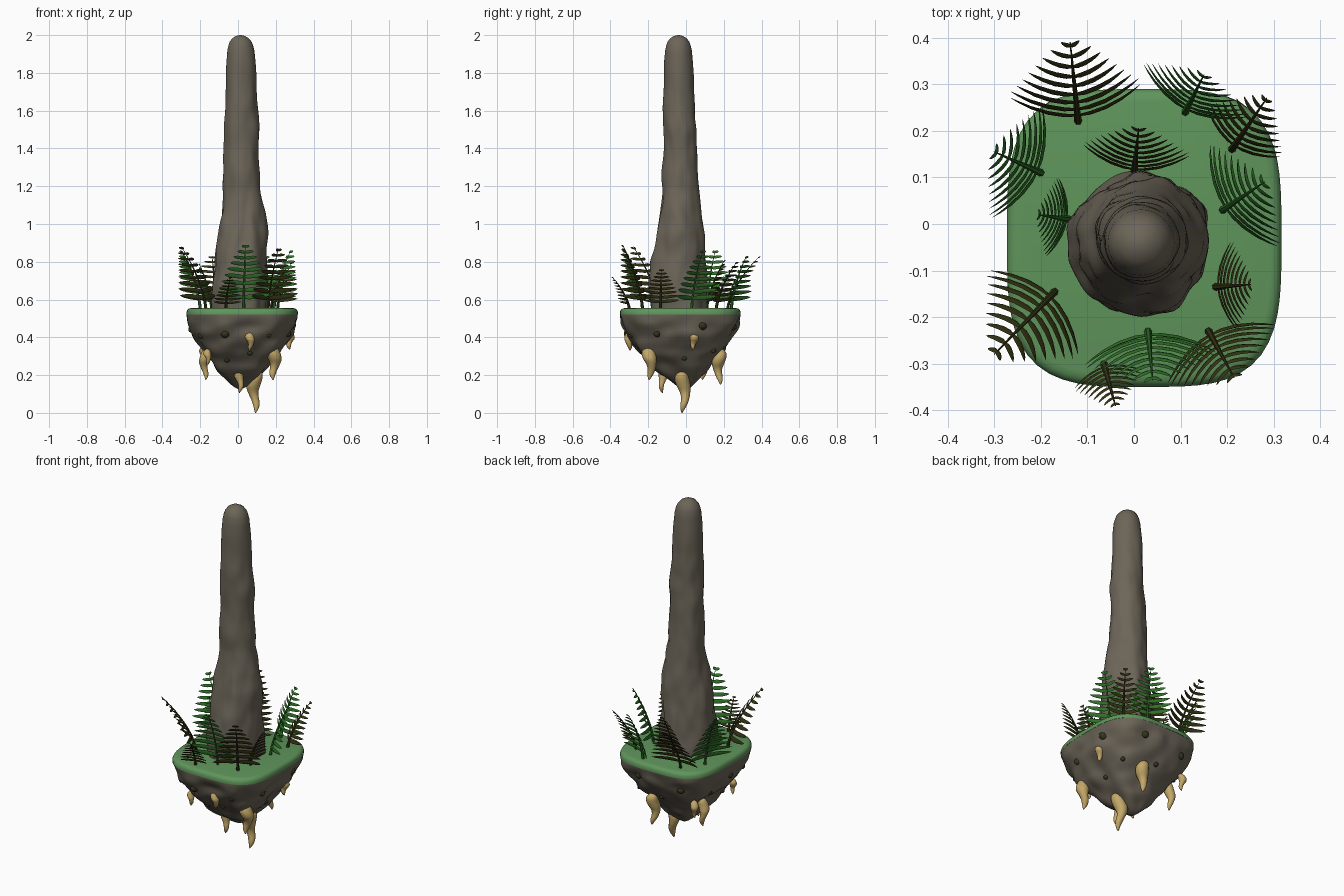
import bpy, bmesh, math
from mathutils import Vector, noise

if "Cube" in bpy.data.objects:
    bpy.data.objects.remove(bpy.data.objects["Cube"])

Z = Vector((0, 0, 1))


def material(name, rgb):
    m = bpy.data.materials.new(name)
    m.diffuse_color = (*rgb, 1)
    m.use_nodes = True
    m.node_tree.nodes["Principled BSDF"].inputs["Base Color"].default_value = m.diffuse_color
    return m


ROCK = material("rock grey brown", (0.150, 0.130, 0.098))
GRASS = material("grass green", (0.115, 0.300, 0.105))
ROOT = material("root tan", (0.550, 0.390, 0.140))
PEBBLE = material("pebble dark olive", (0.036, 0.037, 0.013))
FERN_DARK = material("fern dark olive", (0.034, 0.034, 0.007))
FERN_GREEN = material("fern green", (0.028, 0.160, 0.020))


def finish(bm, name, mat, angle=60):
    bmesh.ops.recalc_face_normals(bm, faces=bm.faces)
    me = bpy.data.meshes.new(name)
    bm.to_mesh(me)
    bm.free()
    me.materials.append(mat)
    ob = bpy.data.objects.new(name, me)
    bpy.context.collection.objects.link(ob)
    bpy.ops.object.select_all(action='DESELECT')
    ob.select_set(True)
    bpy.context.view_layer.objects.active = ob
    bpy.ops.object.shade_smooth_by_angle(angle=math.radians(angle))
    return ob


def loft(bm, rings):
    """Skin a list of equal closed rings and cap both ends."""
    loops = [[bm.verts.new(p) for p in r] for r in rings]
    n = len(loops[0])
    for a, b in zip(loops, loops[1:]):
        for i in range(n):
            j = (i + 1) % n
            bm.faces.new((a[i], a[j], b[j], b[i]))
    bm.faces.new(loops[0])
    bm.faces.new(loops[-1])


def lerp_table(table, x):
    """Interpolate the rows of a table by their first value."""
    for a, b in zip(table, table[1:]):
        if x <= b[0]:
            f = max(0, (x - a[0]) / (b[0] - a[0]))
            return [p + (q - p) * f for p, q in zip(a[1:], b[1:])]
    return list(table[-1][1:])


# Island outline: rounded square, slightly off centre
CX, CY = 0.022, -0.03


def outline(th):
    n = 3.5
    return (abs(math.cos(th) / 0.294) ** n + abs(math.sin(th) / 0.319) ** n) ** (-1 / n)


ISLAND = [(0.125, 0.03), (0.14, 0.12), (0.20, 0.34), (0.26, 0.50), (0.31, 0.65),
          (0.36, 0.77), (0.42, 0.89), (0.48, 0.97), (0.515, 1.0), (0.53, 1.0)]


def island_point(th, z):
    r = outline(th) * lerp_table(ISLAND, z)[0]
    k = min(1, max(0, (0.525 - z) / 0.06))
    p = Vector((CX + r * math.cos(th), CY + r * math.sin(th), z))
    r += 0.022 * k * noise.noise(p * 11) * min(1, r / 0.1)
    s = min(1, r / 0.2)          # the tip drifts towards the origin
    return Vector((0.01 + (CX - 0.01) * s + r * math.cos(th), CY * s + r * math.sin(th), z))


# Hanging rock underside
N = 72
angles = [i * math.tau / N for i in range(N)]
bm = bmesh.new()
loft(bm, [[island_point(t, 0.125 + 0.40 * k / 32) for t in angles] for k in range(33)])
finish(bm, "island_rock", ROCK)

# Grass cap, flush with the rock, with a rounded rim
bm = bmesh.new()
rim = [(0.520, 0.97), (0.520, 1.002), (0.535, 1.002), (0.546, 0.985), (0.552, 0.96), (0.555, 0.92)]
loft(bm, [[(CX + s * outline(t) * math.cos(t), CY + s * outline(t) * math.sin(t), z)
           for t in angles] for z, s in rim])
finish(bm, "grass_cap", GRASS)

# Tall rock pillar: z, centre x, centre y, radius
PILLAR = [(0.50, 0.014, -0.038, 0.148), (0.80, 0.016, -0.038, 0.142), (0.95, 0.026, -0.036, 0.126),
          (1.05, 0.024, -0.034, 0.113), (1.18, 0.014, -0.030, 0.097), (1.40, 0.021, -0.028, 0.091),
          (1.50, 0.022, -0.028, 0.090), (1.65, 0.018, -0.036, 0.084), (1.85, 0.015, -0.040, 0.078),
          (1.93, 0.015, -0.040, 0.070), (1.965, 0.014, -0.040, 0.058), (1.985, 0.013, -0.040, 0.042),
          (1.996, 0.013, -0.040, 0.022), (2.0, 0.013, -0.040, 0.006)]
bm = bmesh.new()
heights = [0.50 + 1.42 * k / 70 for k in range(71)] + [1.945, 1.965, 1.976, 1.985, 1.992, 1.996, 2.0]
rings = []
for z in heights:
    cx, cy, r = lerp_table(PILLAR, z)
    ring = []
    for t in angles:
        d = Vector((math.cos(t), math.sin(t), 0))
        p = Vector((cx, cy, z)) + d * r
        amp = r * min(1, max(0, (1.98 - z) / 0.4))
        q = Vector((p.x * 9, p.y * 9, z * 4))
        bump = 0.14 * noise.noise(q) + 0.08 * noise.noise(q * 2.2)
        ring.append(p + d * amp * bump)
    rings.append(ring)
loft(bm, rings)
finish(bm, "rock_pillar", ROCK)


# Fat, wobbly, tapering roots hanging under the island: x, y, top z, bottom z, radius
def root(i, x, y, top, bottom, rad):
    bm = bmesh.new()
    prof = [(0, 0.3), (0.06, 0.68), (0.15, 0.93), (0.28, 1), (0.40, 0.95), (0.55, 0.68),
            (0.68, 0.55), (0.8, 0.48), (0.9, 0.32), (0.96, 0.18), (1, 0.06)]
    length = top - bottom
    rings = []
    for k in range(23):
        u = k / 22
        r = rad * lerp_table(prof, u)[0]
        ox = length * 0.04 * math.sin(8 * u + i)
        oy = length * 0.04 * math.cos(7 * u + 2 * i)
        rings.append([(x + ox + r * math.cos(a), y + oy + r * math.sin(a), top - length * u)
                      for a in (j * math.tau / 12 for j in range(12))])
    loft(bm, rings)
    finish(bm, f"root_{i}", ROOT)


for i, spec in enumerate([(0.088, -0.013, 0.235, 0.0, 0.039), (0.01, -0.125, 0.25, 0.105, 0.026),
                          (0.065, -0.30, 0.43, 0.33, 0.025), (0.19, -0.19, 0.36, 0.175, 0.038),
                          (0.272, 0.04, 0.43, 0.335, 0.025), (0.085, 0.175, 0.34, 0.15, 0.036),
                          (-0.175, 0.09, 0.34, 0.175, 0.029), (-0.18, 0.18, 0.36, 0.26, 0.022),
                          (-0.16, -0.205, 0.34, 0.25, 0.020)], 1):
    root(i, *spec)

# Small dark pebbles set into the rock: direction in degrees, height, radius
PEBBLES = [(252, 0.42, 0.024), (224, 0.41, 0.017), (282, 0.32, 0.015), (245, 0.28, 0.013),
           (298, 0.41, 0.013), (333, 0.42, 0.019), (24, 0.46, 0.024), (5, 0.29, 0.014),
           (68, 0.46, 0.023), (45, 0.33, 0.013), (92, 0.34, 0.015),
           (120, 0.43, 0.022), (155, 0.38, 0.014), (185, 0.44, 0.018), (200, 0.31, 0.013)]
bm = bmesh.new()
for deg, z, r in PEBBLES:
    ret = bmesh.ops.create_icosphere(bm, subdivisions=2, radius=r)
    p = island_point(math.radians(deg), z)
    p -= Vector((math.cos(math.radians(deg)), math.sin(math.radians(deg)), 0)) * r * 0.35
    for v in ret["verts"]:
        v.co *= 1 + 0.3 * noise.noise(v.co * 40 + p * 9)
        v.co += p
finish(bm, "pebbles", PEBBLE)


# Ferns: a leaning stem with pairs of broad, curved blade leaflets
def fern(i, base, tip, height, width, mat):
    bm = bmesh.new()
    b, d = Vector((*base, 0.55)), Vector((tip[0] - base[0], tip[1] - base[1], 0))
    out = d.normalized()
    side = out.cross(Z)

    def stem(t):
        return b + d * t ** 1.4 + Z * height * (1.15 * t - 0.15 * t * t)

    rings = []
    for k in range(13):
        p, r = stem(k / 12), 0.0075 * (1 - k / 12) + 0.0012
        rings.append([p + (side * math.cos(a) + out * math.sin(a)) * r
                      for a in (j * math.tau / 6 for j in range(6))])
    loft(bm, rings)
    pairs = 9
    for k in range(pairs):
        t = 0.16 + 0.81 * k / (pairs - 1)
        p = stem(t)
        tang = (stem(t + 0.01) - stem(t - 0.01)).normalized()
        nor = side.cross(tang)
        w = width * min(1, 1.16 * (1 - t) ** 0.75 + 0.06)
        hw = height * 0.045 * (0.55 + 0.45 * (1 - t))
        for s in (-1, 1):
            rings = []
            for u, f in ((0, 0.55), (0.2, 0.95), (0.45, 1), (0.7, 0.85), (0.88, 0.55), (1, 0.05)):
                c = p + side * s * w * u + out * 0.34 * w * u * u + tang * w * 0.10 * u
                rings.append([c + tang * hw * f, c + nor * hw * f * 0.28,
                              c - tang * hw * f, c - nor * hw * f * 0.28])
            loft(bm, rings)
    finish(bm, f"fern_{i}", mat, 40)


D, G = FERN_DARK, FERN_GREEN
for i, spec in enumerate([((-0.12, 0.22), (-0.137, 0.39), 0.28, 0.14, D),
                          ((0.11, 0.24), (0.15, 0.32), 0.28, 0.125, G),
                          ((0.21, 0.16), (0.285, 0.27), 0.25, 0.095, D),
                          ((-0.20, 0.11), (-0.30, 0.155), 0.31, 0.13, G),
                          ((0.0, 0.11), (0.01, 0.205), 0.26, 0.115, D),
                          ((-0.14, 0.01), (-0.205, 0.02), 0.24, 0.085, G),
                          ((0.19, 0.03), (0.28, 0.09), 0.31, 0.13, G),
                          ((0.175, -0.135), (0.25, -0.13), 0.21, 0.095, D),
                          ((-0.17, -0.145), (-0.30, -0.28), 0.33, 0.13, D),
                          ((0.03, -0.23), (0.04, -0.335), 0.34, 0.14, G),
                          ((0.16, -0.23), (0.215, -0.33), 0.32, 0.13, D),
                          ((-0.065, -0.30), (-0.04, -0.39), 0.17, 0.075, D)], 1):
    fern(i, *spec)
